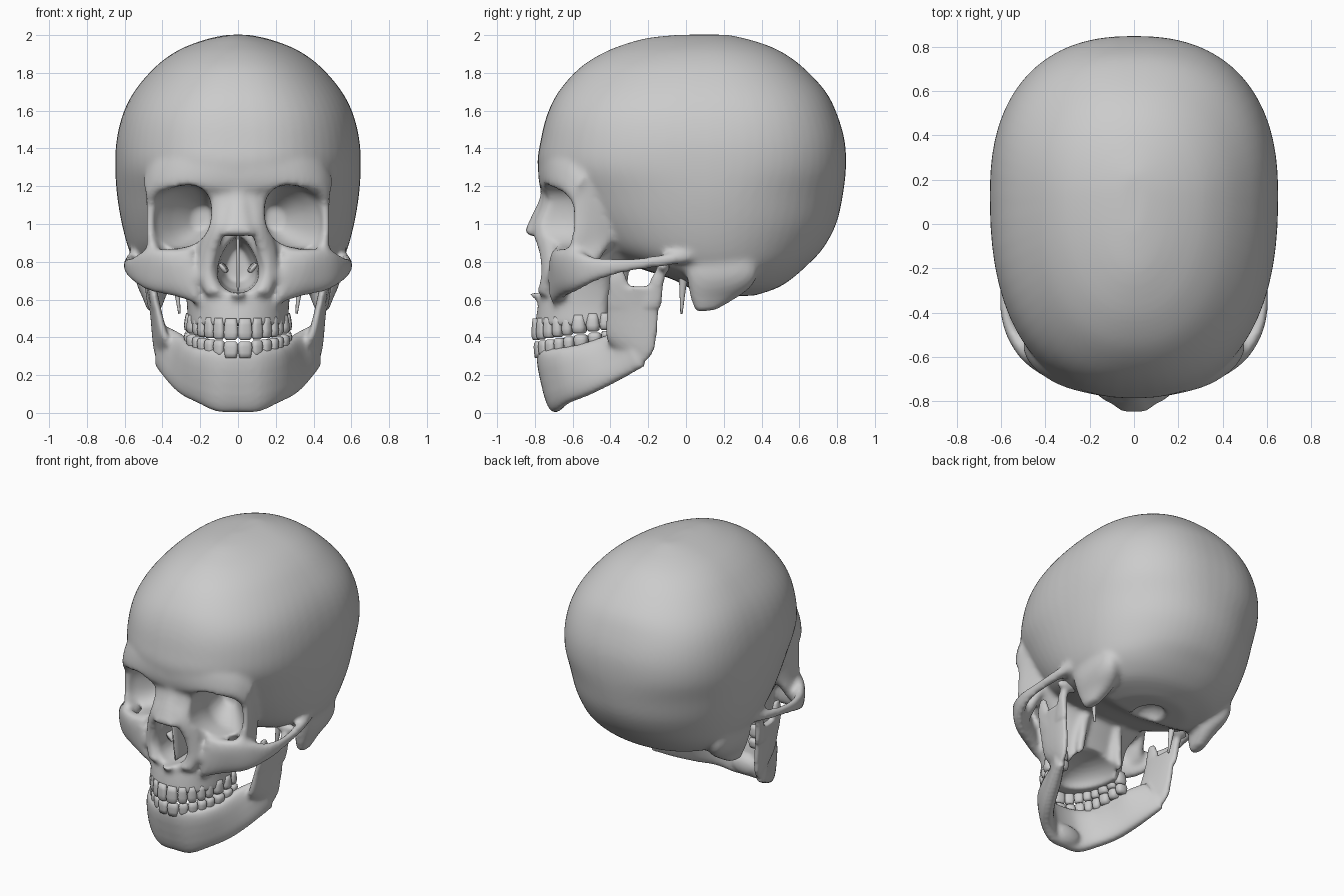
import bpy, bmesh, math
from mathutils import Vector, Matrix


def spline(rows, k=4):
    """Catmull-Rom resampling of rows of numbers."""
    out, last = [], len(rows) - 1
    for i in range(last):
        quad = rows[max(i - 1, 0)], rows[i], rows[i + 1], rows[min(i + 2, last)]
        for j in range(k):
            t = j / k
            out.append([.5 * (2*b + (c-a)*t + (2*a-5*b+4*c-d)*t*t + (3*b-a-3*c+d)*t**3)
                        for a, b, c, d in zip(*quad)])
    return out + [list(rows[-1])]


def unit_ring(n, count):
    """Superellipse points, n = 2 is a circle."""
    f = lambda v: math.copysign(abs(v) ** (2 / n), v)
    return [(f(math.cos(math.tau * i / count)), f(math.sin(math.tau * i / count)))
            for i in range(count)]


def loft(bm, rings):
    vs = [[bm.verts.new(p) for p in r] for r in rings]
    m = len(vs[0])
    for a, b in zip(vs, vs[1:]):
        for i in range(m):
            bm.faces.new((a[i], a[(i + 1) % m], b[(i + 1) % m], b[i]))
    bm.faces.new(vs[0])
    bm.faces.new(vs[-1])


def stack(bm, rows, yc):
    """Horizontal sections: z, front y, back y, half width, roundness."""
    loft(bm, [[(w * c, yc + s * ((yb - yc) if s > 0 else (yc - yf)), z)
               for c, s in unit_ring(n, 64)] for z, yf, yb, w, n in spline(rows)])


def strap(bm, rows, n=2.5, count=20):
    """Bone band between two edge lines: p xyz, q xyz, half thickness."""
    rows = spline(rows)
    mids = [(Vector(r[:3]) + Vector(r[3:6])) / 2 for r in rows]
    rings = []
    for i, r in enumerate(rows):
        across = Vector(r[:3]) - Vector(r[3:6])
        along = mids[min(i + 1, len(mids) - 1)] - mids[max(i - 1, 0)]
        nrm = along.cross(across).normalized()
        rings.append([mids[i] + across * (c / 2) + nrm * (r[6] * s)
                      for c, s in unit_ring(n, count)])
    loft(bm, rings)


def ball(bm, c, r):
    bmesh.ops.create_uvsphere(bm, u_segments=32, v_segments=16, radius=1,
                              matrix=Matrix.Translation(c) @ Matrix.Diagonal((*r, 1)))


def mirror(bm):
    d = bmesh.ops.duplicate(bm, geom=bm.verts[:] + bm.edges[:] + bm.faces[:])
    for v in d["geom"]:
        if isinstance(v, bmesh.types.BMVert):
            v.co.x *= -1


def make(name, bm):
    bmesh.ops.recalc_face_normals(bm, faces=bm.faces[:])
    me = bpy.data.meshes.new(name)
    bm.to_mesh(me)
    bm.free()
    for p in me.polygons:
        p.use_smooth = True
    ob = bpy.data.objects.new(name, me)
    bpy.context.collection.objects.link(ob)
    return ob


def remesh(ob, size):
    m = ob.modifiers.new("fuse", 'REMESH')
    m.mode, m.voxel_size, m.use_smooth_shade = 'VOXEL', size, True


def soften(ob, times):
    m = ob.modifiers.new("soften", 'SMOOTH')
    m.factor, m.iterations = .5, times


# --- skull: paired bones
bm = bmesh.new()
# brow ridge
strap(bm, [(-.03, -.745, 1.38, -.03, -.735, 1.15, .042), (.13, -.735, 1.38, .13, -.735, 1.17, .042),
           (.3, -.675, 1.38, .3, -.71, 1.18, .04), (.41, -.59, 1.35, .41, -.655, 1.17, .04),
           (.485, -.52, 1.25, .455, -.6, 1.11, .035)])
# outer eye socket wall
strap(bm, [(.44, -.38, 1.26, .46, -.62, 1.2, .035), (.42, -.38, 1.05, .467, -.6, 1.05, .03),
           (.41, -.38, .93, .467, -.61, .92, .032), (.45, -.45, .82, .43, -.65, .8, .045),
           (.5, -.5, .74, .4, -.64, .72, .035)])
# cheekbone and arch
strap(bm, [(.24, -.69, .87, .2, -.7, .57, .04), (.36, -.67, .87, .33, -.64, .615, .048),
           (.47, -.6, .87, .465, -.575, .645, .042), (.545, -.5, .83, .54, -.49, .69, .032),
           (.58, -.4, .82, .575, -.39, .725, .024), (.585, -.28, .82, .58, -.28, .75, .022),
           (.57, -.12, .84, .565, -.12, .775, .03), (.54, .03, .87, .54, .03, .8, .03)])
# side wall of the nose
strap(bm, [(.14, -.68, 1.18, .04, -.735, 1.18, .03), (.15, -.69, 1.08, .05, -.76, 1.08, .033),
           (.17, -.7, .96, .075, -.805, .97, .035), (.2, -.69, .84, .115, -.765, .84, .038),
           (.2, -.71, .72, .125, -.75, .73, .035), (.17, -.74, .62, .08, -.77, .63, .035)])
# mastoid process
strap(bm, [(.47, -.04, .9, .49, .34, .9, .05), (.485, .0, .74, .47, .38, .74, .07),
           (.465, .02, .62, .42, .31, .64, .06), (.45, .05, .535, .44, .16, .545, .035)])
# pterygoid plate
strap(bm, [(.13, -.42, .8, .13, -.29, .8, .035), (.14, -.4, .65, .15, -.31, .65, .03),
           (.15, -.4, .48, .17, -.32, .5, .025)])
mirror(bm)
# braincase
stack(bm, [(2.002, -.04, .22, .05, 2), (1.985, -.2, .3, .14, 2), (1.95, -.33, .42, .25, 2),
           (1.9, -.45, .525, .35, 2.1), (1.82, -.57, .63, .45, 2.2), (1.7, -.675, .74, .55, 2.3),
           (1.58, -.735, .8, .61, 2.4), (1.44, -.77, .84, .643, 2.4), (1.3, -.785, .847, .65, 2.35),
           (1.15, -.73, .83, .64, 2.15), (1, -.63, .795, .615, 2.1), (.87, -.5, .725, .58, 2.1),
           (.78, -.29, .64, .54, 2.2), (.71, -.08, .56, .48, 2.2), (.66, .02, .48, .41, 2.1),
           (.62, .09, .36, .26, 2)], .13)
# face and upper jaw
stack(bm, [(.46, -.8, -.4, .27, 2.2), (.56, -.785, -.38, .27, 2.2), (.64, -.765, -.36, .28, 2.2),
           (.72, -.735, -.33, .3, 2.2), (.8, -.72, -.3, .35, 2.3), (.9, -.715, -.25, .41, 2.4),
           (1, -.72, -.2, .42, 2.4), (1.1, -.73, -.2, .43, 2.4), (1.2, -.76, -.2, .45, 2.3),
           (1.3, -.77, -.2, .44, 2.3), (1.4, -.7, -.2, .38, 2.2)], -.45)
# nasal bones and spine
strap(bm, [(.05, -.73, 1.24, -.05, -.73, 1.24, .03), (.05, -.745, 1.13, -.05, -.745, 1.13, .03),
           (.065, -.785, 1.03, -.065, -.785, 1.03, .035), (.085, -.825, .94, -.085, -.825, .94, .035)])
ball(bm, (0, -.785, .63), (.04, .045, .03))
skull = make("skull", bm)

# --- hollows: eye sockets, nose opening, palate, spinal opening
bm = bmesh.new()
loft(bm, [[(cx + rx * c, y, cz + rz * s - .15 * rx * c) for c, s in unit_ring(2.4, 32)]
          for y, cx, cz, rx, rz in spline([(-.95, .31, 1.04, .162, .165), (-.62, .297, 1.037, .16, .163),
                                           (-.5, .255, 1.03, .13, .14), (-.36, .19, 1.03, .05, .06)])])
mirror(bm)
loft(bm, [[(.105 * k * c * (1 - .32 * s), y, .785 + .15 * k * s) for c, s in unit_ring(2, 32)]
          for y, k in ((-.95, 1), (-.7, 1), (-.55, .9), (-.44, .6))])
ball(bm, (0, -.43, .45), (.18, .28, .13))
ball(bm, (0, .14, .61), (.1, .12, .09))
cutter = make("hollow_cutter", bm)
cutter.hide_render = True
cutter.display_type = 'WIRE'

remesh(skull, .016)
cut = skull.modifiers.new("hollows", 'BOOLEAN')
cut.operation, cut.solver, cut.object = 'DIFFERENCE', 'EXACT', cutter
remesh(skull, .015)
soften(skull, 6)

# --- lower jaw
bm = bmesh.new()
# body
strap(bm, [(-.03, -.765, .34, -.03, -.685, .005, .045), (.1, -.75, .34, .1, -.68, .005, .048),
           (.2, -.675, .345, .2, -.62, .05, .048), (.25, -.56, .365, .29, -.51, .095, .048),
           (.29, -.42, .41, .365, -.37, .165, .045), (.38, -.33, .46, .425, -.22, .245, .035)], 2.8)
# ramus
strap(bm, [(.34, -.39, .34, .42, -.23, .255, .02), (.385, -.425, .41, .432, -.165, .34, .03),
           (.425, -.42, .55, .45, -.14, .55, .026), (.45, -.41, .67, .47, -.125, .67, .024)], 2.6)
# coronoid and condyle
strap(bm, [(.43, -.42, .56, .45, -.27, .56, .02), (.455, -.41, .7, .46, -.31, .7, .022),
           (.455, -.39, .78, .455, -.34, .78, .016)])
strap(bm, [(.455, -.24, .56, .46, -.13, .56, .02), (.47, -.19, .7, .475, -.115, .7, .025),
           (.47, -.15, .77, .47, -.09, .77, .025)])
ball(bm, (.46, -.12, .775), (.08, .035, .035))
mirror(bm)
# chin
ball(bm, (0, -.685, .085), (.12, .058, .075))
jaw = make("lower_jaw", bm)
remesh(jaw, .013)
soften(jaw, 5)


# --- teeth set along an arch
def teeth(name, a, b, gum, gum_rise, edge, edge_rise):
    bm = bmesh.new()
    t = 0
    for w, d in ((.075, .045), (.06, .045), (.06, .055), (.056, .065),
                 (.056, .065), (.075, .085), (.07, .085), (.056, .075)):
        speed = lambda: math.hypot(a * math.cos(t), b * math.sin(t))
        t += w / 2 / speed()
        pos = Vector((a * math.sin(t), -.43 - b * math.cos(t), 0))
        u = Vector((a * math.cos(t), b * math.sin(t), 0)).normalized()
        v = Vector((u.y, -u.x, 0))
        f = 1 - math.cos(t)
        z0, z1 = gum + gum_rise * f, edge + edge_rise * f
        loft(bm, [[pos + u * (c * k * w / 2) + v * (s * k * d / 2) + Vector((0, 0, z0 + (z1 - z0) * h))
                   for c, s in unit_ring(2.8, 14)]
                  for h, k in ((0, .8), (.3, .95), (.65, 1.06), (.9, .96), (1, .65))])
        t += w / 2 / speed()
    mirror(bm)
    make(name, bm)


teeth("upper_teeth", .245, .367, .5, .03, .385, .055)
teeth("lower_teeth", .245, .355, .29, .08, .378, .055)

# --- styloid spikes
bm = bmesh.new()
strap(bm, [(.34, -.04, .78, .34, .02, .78, .025), (.325, -.035, .66, .325, 0, .66, .016),
           (.31, -.03, .525, .31, -.018, .525, .006)], 2, 12)
mirror(bm)
make("styloid_processes", bm)

# --- nasal septum and conchae
bm = bmesh.new()
strap(bm, [(.1, -.66, .79, .06, -.66, .74, .012), (.1, -.48, .8, .05, -.48, .75, .012)], 2, 12)
mirror(bm)
strap(bm, [(0, -.74, .94, 0, -.7, .64, .008), (0, -.43, .94, 0, -.43, .64, .008)], 4, 16)
make("nasal_septum", bm)
